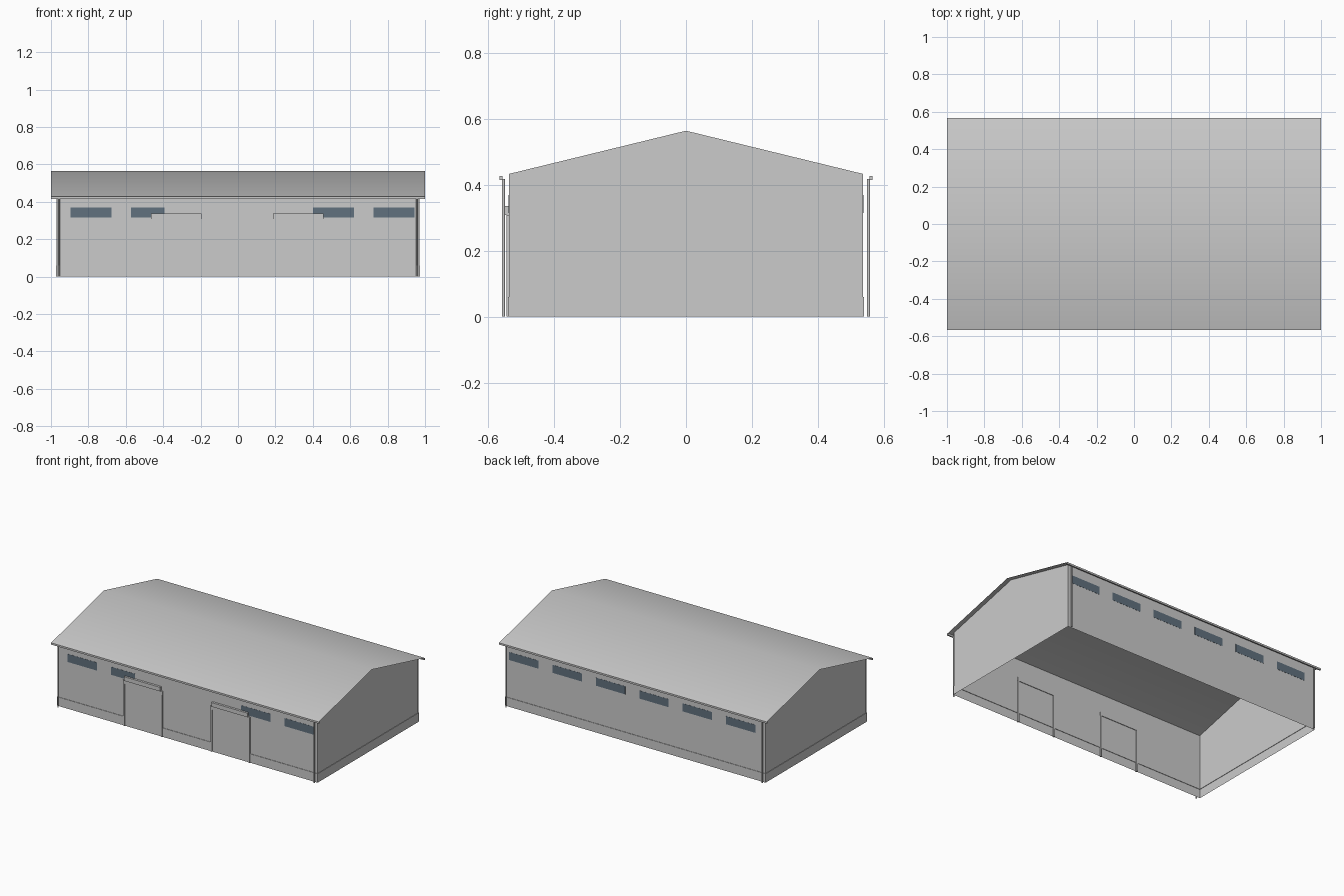
import bpy, bmesh

cube = bpy.data.objects.get("Cube")
if cube:
    bpy.data.objects.remove(cube, do_unlink=True)


def material(name, rgb):
    m = bpy.data.materials.new(name)
    m.use_nodes = True
    m.diffuse_color = (*rgb, 1)
    m.node_tree.nodes["Principled BSDF"].inputs["Base Color"].default_value = (*rgb, 1)
    return m


GREY = material("light_grey", (0.6, 0.6, 0.6))
GLASS = material("slate_glass", (0.12, 0.165, 0.21))

HALF_X, HALF_Y = 0.97, 0.537      # wall planes
EAVE, RIDGE = 0.433, 0.564
SLOPE = (RIDGE - EAVE) / HALF_Y
ROOF_X, ROOF_Y = 1.0, 0.565


def finish(name, bm, mat):
    mesh = bpy.data.meshes.new(name)
    bm.to_mesh(mesh)
    bm.free()
    mesh.materials.append(mat)
    ob = bpy.data.objects.new(name, mesh)
    bpy.context.collection.objects.link(ob)
    return ob


def box(name, x, y, z, mat=GREY):
    """Box from (low, high) pairs on each axis."""
    bm = bmesh.new()
    bmesh.ops.create_cube(bm, size=1)
    for v in bm.verts:
        v.co = [(a + b) / 2 + c * (b - a) for c, (a, b) in zip(v.co, (x, y, z))]
    return finish(name, bm, mat)


def pipe(name, x, y, top, radius):
    bm = bmesh.new()
    bmesh.ops.create_cone(bm, cap_ends=True, segments=12, radius1=radius,
                          radius2=radius, depth=top)
    bmesh.ops.translate(bm, verts=bm.verts, vec=(x, y, top / 2))
    for f in bm.faces:
        f.smooth = len(f.verts) == 4
    return finish(name, bm, GREY)


# Walls: open-bottomed shell with a stepped plinth and gable ends
bm = bmesh.new()
rings = []
for z, out in ((0, 0.003), (0.06, 0.003), (0.06, 0), (EAVE, 0)):
    x, y = HALF_X + out, HALF_Y + out
    rings.append([bm.verts.new((sx * x, sy * y, z))
                  for sx, sy in ((-1, -1), (1, -1), (1, 1), (-1, 1))])
for low, high in zip(rings, rings[1:]):
    for i in range(4):
        j = (i + 1) % 4
        bm.faces.new((low[i], low[j], high[j], high[i]))
top = rings[-1]
for a, b, x in ((1, 2, HALF_X), (3, 0, -HALF_X)):
    bm.faces.new((top[a], top[b], bm.verts.new((x, 0, RIDGE))))
finish("walls", bm, GREY)

# Roof: thin folded sheet, softly shaded over the ridge
bm = bmesh.new()
rows = [[bm.verts.new((x, y, RIDGE + 0.001 - abs(y) * SLOPE)) for x in (-ROOF_X, ROOF_X)]
        for y in (-ROOF_Y, 0, ROOF_Y)]
for a, b in zip(rows, rows[1:]):
    bm.faces.new((a[0], a[1], b[1], b[0])).smooth = True
finish("roof", bm, GREY)

# Gutters and corner downpipes
for side, sy in (("front", -1), ("back", 1)):
    box(f"{side}_gutter", (-ROOF_X, ROOF_X), sorted((sy * 0.557, sy * 0.566)), (0.415, 0.427))
    for end, sx in (("right", -1), ("left", 1)):
        pipe(f"{side}_{end}_downpipe", sx * 0.957, sy * 0.554, 0.417, 0.0045)

# Window strips: six at the back, four at the front beside the doors
for i in range(6):
    x = -0.895 + i * 0.324
    z = (0.315, 0.369)
    box(f"back_window_{i + 1}", (x, x + 0.219), (HALF_Y + 0.0005, HALF_Y + 0.0015), z, GLASS)
    if i not in (2, 3):
        width = 0.178 if i == 1 else 0.219
        box(f"front_window_{i + 1}", (x, x + width),
            (-HALF_Y - 0.0015, -HALF_Y - 0.0005), z, GLASS)

# Doors: posts, lintel, panel and canopy rail
for name, x in (("right_door", -0.331), ("left_door", 0.322)):
    depth = (-0.545, -HALF_Y + 0.004)
    for side, s in (("right", -1), ("left", 1)):
        box(f"{name}_{side}_post", sorted((x + s * 0.135, x + s * 0.146)), depth, (0, 0.285))
    box(f"{name}_lintel", (x - 0.147, x + 0.147), depth, (0.283, 0.308))
    box(f"{name}_panel", (x - 0.135, x + 0.135), (-0.5415, -HALF_Y), (0.06, 0.283))
    box(f"{name}_canopy", (x - 0.135, x + 0.135), (-0.552, -HALF_Y), (0.308, 0.336))
